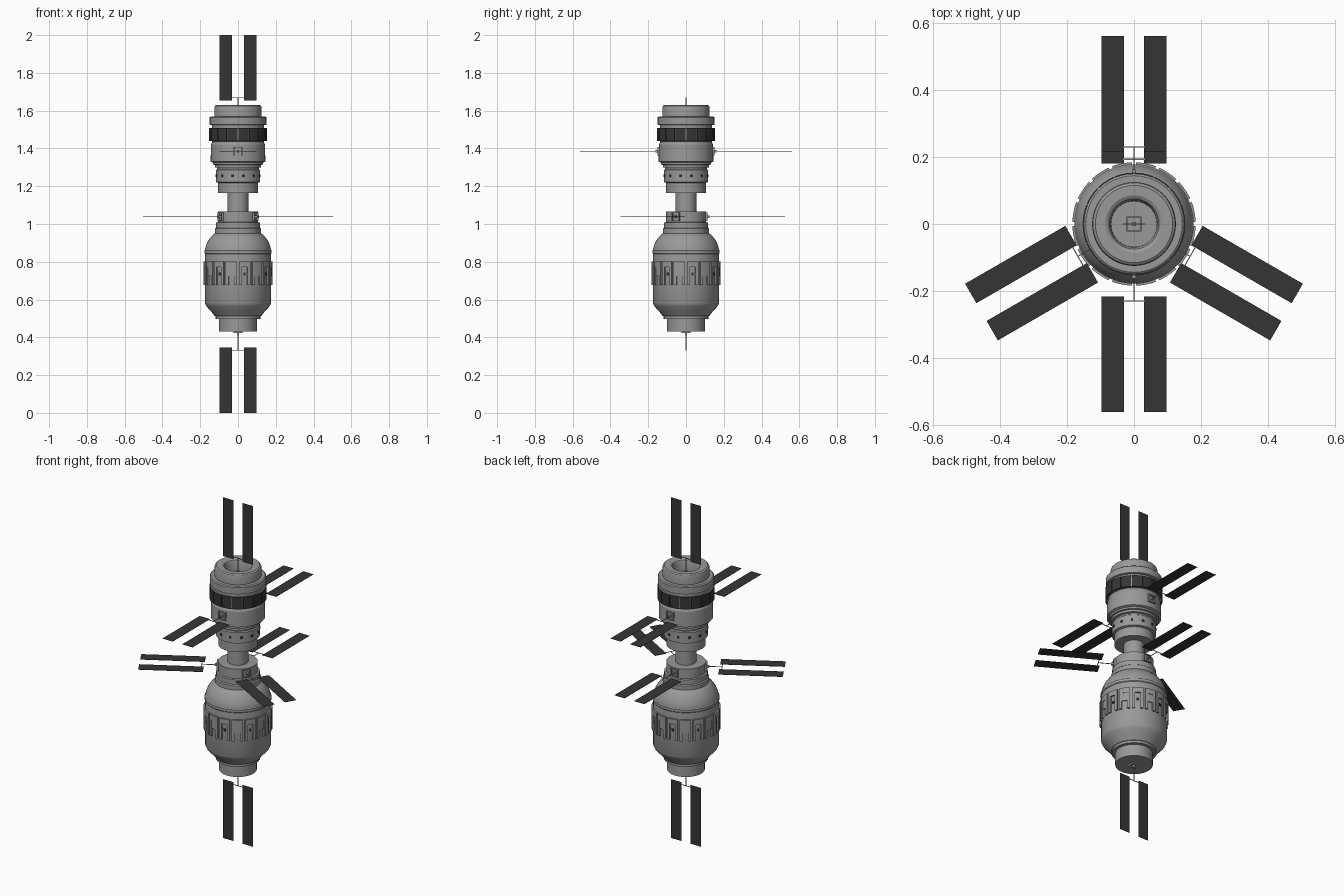
import bpy, bmesh, math
from mathutils import Matrix, Vector

if "Cube" in bpy.data.objects:
    bpy.data.objects.remove(bpy.data.objects["Cube"])


def material(name, v):
    m = bpy.data.materials.new(name)
    m.diffuse_color = (v, v, v, 1)
    m.use_nodes = True
    m.node_tree.nodes["Principled BSDF"].inputs["Base Color"].default_value = m.diffuse_color
    return m


HULL = material("hull_grey", 0.32)
DARK = material("panel_black", 0.036)


def finish(name, bm, mat, smooth=True):
    bmesh.ops.recalc_face_normals(bm, faces=bm.faces)
    me = bpy.data.meshes.new(name)
    bm.to_mesh(me)
    bm.free()
    me.materials.append(mat)
    ob = bpy.data.objects.new(name, me)
    bpy.context.collection.objects.link(ob)
    if smooth:
        bpy.context.view_layer.objects.active = ob
        ob.select_set(True)
        bpy.ops.object.shade_smooth_by_angle(angle=math.radians(25))
        ob.select_set(False)
    return ob


def lathe(name, profile, mat, seg=48):
    """Spin an (r, z) outline around the station axis."""
    bm = bmesh.new()
    vs = [bm.verts.new((r, 0, z)) for r, z in profile]
    es = [bm.edges.new(p) for p in zip(vs, vs[1:])]
    bmesh.ops.spin(bm, geom=vs + es, cent=(0, 0, 0), axis=(0, 0, 1),
                   angle=math.tau, steps=seg, use_duplicate=False)
    bmesh.ops.remove_doubles(bm, verts=bm.verts, dist=1e-5)
    return finish(name, bm, mat)


def box(bm, size, loc, frame=Matrix.Identity(4)):
    m = frame @ Matrix.Translation(loc) @ Matrix.Diagonal((*size, 1))
    bmesh.ops.create_cube(bm, size=1, matrix=m)


def arc_plate(bm, a, half, r0, r1, z0, z1, n=3):
    """Curved plate centred on angle a."""
    grid = []
    for i in range(n + 1):
        t = a + half * (2 * i / n - 1)
        grid.append([bm.verts.new((r * math.cos(t), r * math.sin(t), z))
                     for r, z in ((r0, z0), (r1, z0), (r1, z1), (r0, z1))])
    for p, q in zip(grid, grid[1:]):
        for k in range(4):
            bm.faces.new((p[k], p[(k + 1) % 4], q[(k + 1) % 4], q[k]))
    bm.faces.new(grid[0])
    bm.faces.new(grid[-1][::-1])


def frame(outward, lateral, z=0):
    """Local Z points outward, local X runs across the wing."""
    o, l = Vector(outward), Vector(lateral)
    m = Matrix((l, o.cross(l), o)).transposed().to_4x4()
    m.translation = (0, 0, z)
    return m


def radial(deg, z):
    a = math.radians(deg)
    return frame((math.cos(a), math.sin(a), 0), (-math.sin(a), math.cos(a), 0), z)


def solar_wing(name, f, hull, start):
    # pair of thin blades
    bm = bmesh.new()
    for s in (-1, 1):
        box(bm, (0.067, 0.001, 0.345), (s * 0.064, 0, start + 0.1725), f)
    finish(name + "_blades", bm, DARK, False)
    # mast, crossbar and square mounting frame
    bm = bmesh.new()
    box(bm, (0.012, 0.012, 0.022), (0, 0, hull + 0.008), f)
    box(bm, (0.003, 0.003, start + 0.015 - hull), (0, 0, (hull + start + 0.015) / 2), f)
    box(bm, (0.065, 0.003, 0.003), (0, 0, start + 0.013), f)
    for s in (-1, 1):
        box(bm, (0.004, 0.046, 0.016), (s * 0.021, 0, hull), f)
        box(bm, (0.046, 0.004, 0.016), (0, s * 0.021, hull), f)
    finish(name + "_mast", bm, HULL, False)


# lower module: engine collar, tapered tank, dome and stepped neck
lathe("lower_module", [
    (0, 0.43), (0.10, 0.43), (0.10, 0.498), (0.118, 0.498), (0.118, 0.512),
    (0.125, 0.515), (0.140, 0.535), (0.168, 0.565), (0.175, 0.58), (0.175, 0.865),
    (0.170, 0.885), (0.160, 0.908), (0.145, 0.93), (0.128, 0.947), (0.122, 0.95),
    (0.122, 0.975), (0.116, 0.98), (0.116, 1.008), (0.105, 1.01), (0.105, 1.065),
    (0, 1.065)], HULL)
lathe("dome_seam", [(0.174, 0.84), (0.178, 0.845), (0.178, 0.86), (0.174, 0.865)], HULL)

# connecting tube
lathe("connecting_tube", [(0.055, 1.05), (0.055, 1.18)], HULL)

# upper module with the recessed docking bowl on top
lathe("upper_module", [
    (0, 1.165), (0.105, 1.165), (0.105, 1.218), (0.117, 1.222), (0.117, 1.285),
    (0.111, 1.29), (0.111, 1.298), (0.123, 1.30), (0.123, 1.313), (0.132, 1.315),
    (0.132, 1.325), (0.145, 1.33), (0.143, 1.42), (0.138, 1.43), (0.138, 1.438),
    (0.147, 1.44), (0.147, 1.505), (0.138, 1.507), (0.138, 1.523), (0.150, 1.526),
    (0.150, 1.565), (0.144, 1.57), (0.125, 1.57), (0.125, 1.617), (0.122, 1.625),
    (0.115, 1.63), (0.085, 1.63), (0.075, 1.624), (0.069, 1.61), (0.068, 1.56),
    (0, 1.56)], HULL)

# dark belt of curved plates on the upper module
bm = bmesh.new()
for i in range(16):
    arc_plate(bm, math.tau * (i + 0.5) / 16, 0.182, 0.143, 0.153, 1.439, 1.507)
finish("dark_belt", bm, DARK)

# plated equipment belt on the lower module
bm = bmesh.new()
for i in range(16):
    a = math.tau * (i + 0.5) / 16
    arc_plate(bm, a, 0.165, 0.170, 0.184, 0.772, 0.802)
    for s in (-1, 1):
        arc_plate(bm, a + s * 0.125, 0.04, 0.170, 0.184, 0.677, 0.772, 1)
    if i % 2:
        arc_plate(bm, a, 0.085, 0.170, 0.181, 0.725, 0.772, 2)
finish("equipment_belt", bm, HULL)

# small dark ports around both modules
bm = bmesh.new()
for i in range(12):
    box(bm, (0.012, 0.012, 0.006), (0, 0, 0.1175), radial(i * 30 + 15, 1.255))
for i in range(8):
    box(bm, (0.012, 0.014, 0.008), (0, 0, 0.175), radial(i * 45 + 11.25, 0.735))
finish("small_ports", bm, DARK, False)

# solar wings: axial pair, two on the upper module, three on the lower neck
solar_wing("top_wing", frame((0, 0, 1), (1, 0, 0)), 1.56, 1.655)
solar_wing("bottom_wing", frame((0, 0, -1), (1, 0, 0)), -0.43, -0.345)
for name, deg in (("front", -90), ("back", 90)):
    solar_wing("upper_" + name + "_wing", radial(deg, 1.385), 0.143, 0.216)
for name, deg in (("back", 90), ("left", 210), ("right", -30)):
    solar_wing("lower_" + name + "_wing", radial(deg, 1.038), 0.105, 0.18)
